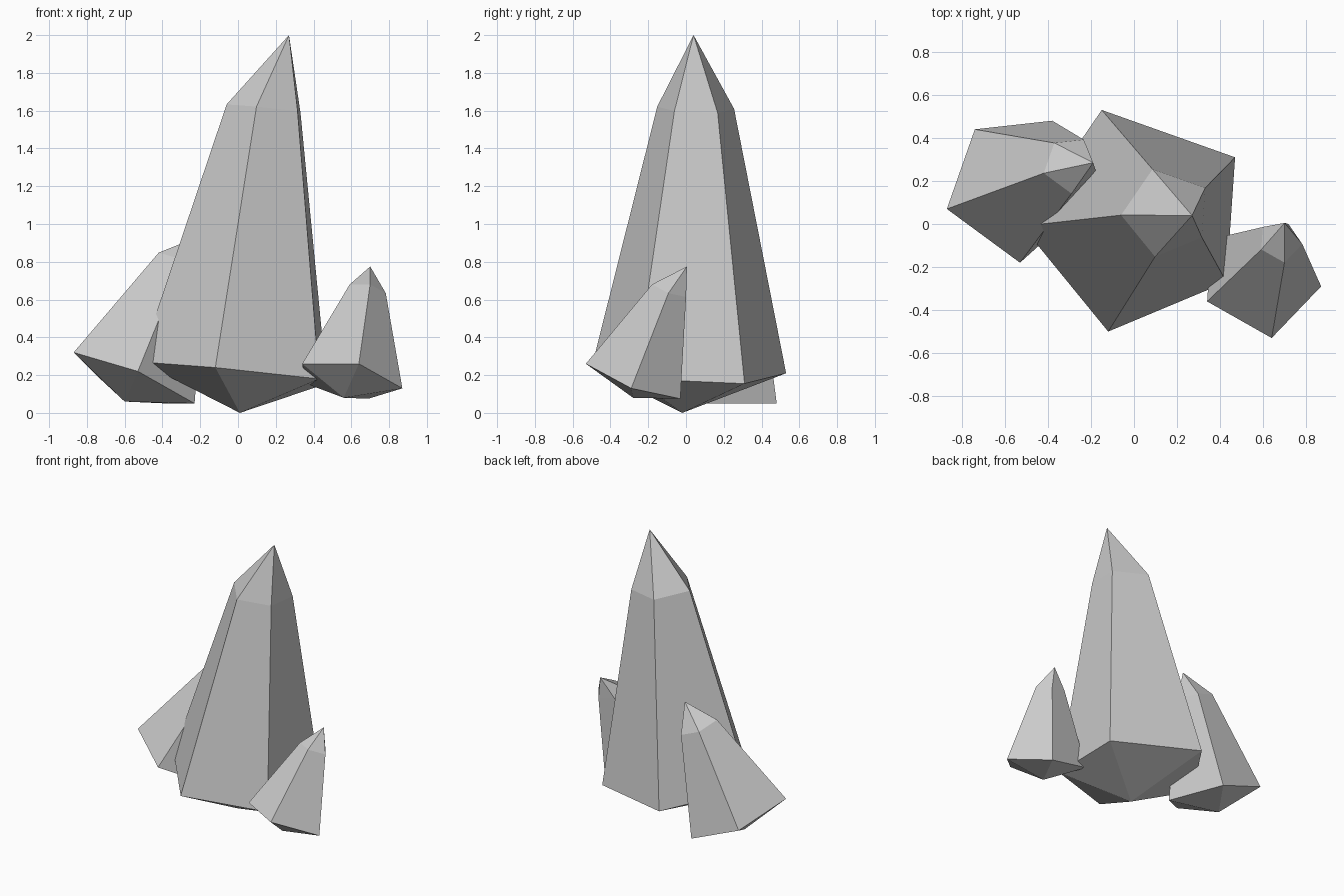
import bpy, bmesh
from mathutils import Vector

if "Cube" in bpy.data.objects:
    bpy.data.objects.remove(bpy.data.objects["Cube"])


def crystal(name, root, girdle, shoulder, taper, tip):
    """Faceted shard: root point, five-sided girdle, tapered shoulder ring, tip."""
    girdle = [Vector(p) for p in girdle]
    n = len(girdle)
    mid = sum(girdle, Vector()) / n
    upper = [Vector(shoulder) + (p - mid) * taper for p in girdle]

    bm = bmesh.new()
    low = [bm.verts.new(p) for p in girdle]
    high = [bm.verts.new(p) for p in upper]
    bottom, top = bm.verts.new(root), bm.verts.new(tip)
    for i in range(n):
        j = (i + 1) % n
        bm.faces.new((bottom, low[j], low[i]))
        bm.faces.new((low[i], low[j], high[j], high[i]))
        bm.faces.new((high[i], high[j], top))
    bmesh.ops.recalc_face_normals(bm, faces=bm.faces)
    mesh = bpy.data.meshes.new(name)
    bm.to_mesh(mesh)
    bm.free()
    obj = bpy.data.objects.new(name, mesh)
    bpy.context.collection.objects.link(obj)
    return obj


# Tall central crystal
crystal("main_crystal", (0.01, -0.02, 0.0),
        [(-0.52, -0.01, 0.27), (-0.12, -0.50, 0.24), (0.43, -0.27, 0.18),
         (0.47, 0.31, 0.155), (-0.15, 0.53, 0.21)],
        (0.154, 0.05, 1.61), 0.395, (0.27, 0.04, 2.0))

# Leaning crystal at the left rear
crystal("left_crystal", (-0.60, 0.17, 0.06),
        [(-0.87, 0.07, 0.32), (-0.53, -0.18, 0.22), (-0.23, 0.09, 0.05),
         (-0.38, 0.48, 0.05), (-0.74, 0.44, 0.19)],
        (-0.298, 0.278, 0.79), 0.38, (-0.19, 0.285, 0.94))

# Small crystal at the right front
crystal("right_crystal", (0.56, -0.28, 0.08),
        [(0.34, -0.36, 0.26), (0.64, -0.53, 0.26), (0.87, -0.29, 0.13),
         (0.69, -0.03, 0.075), (0.36, -0.07, 0.155)],
        (0.678, -0.081, 0.65), 0.36, (0.70, 0.005, 0.775))
